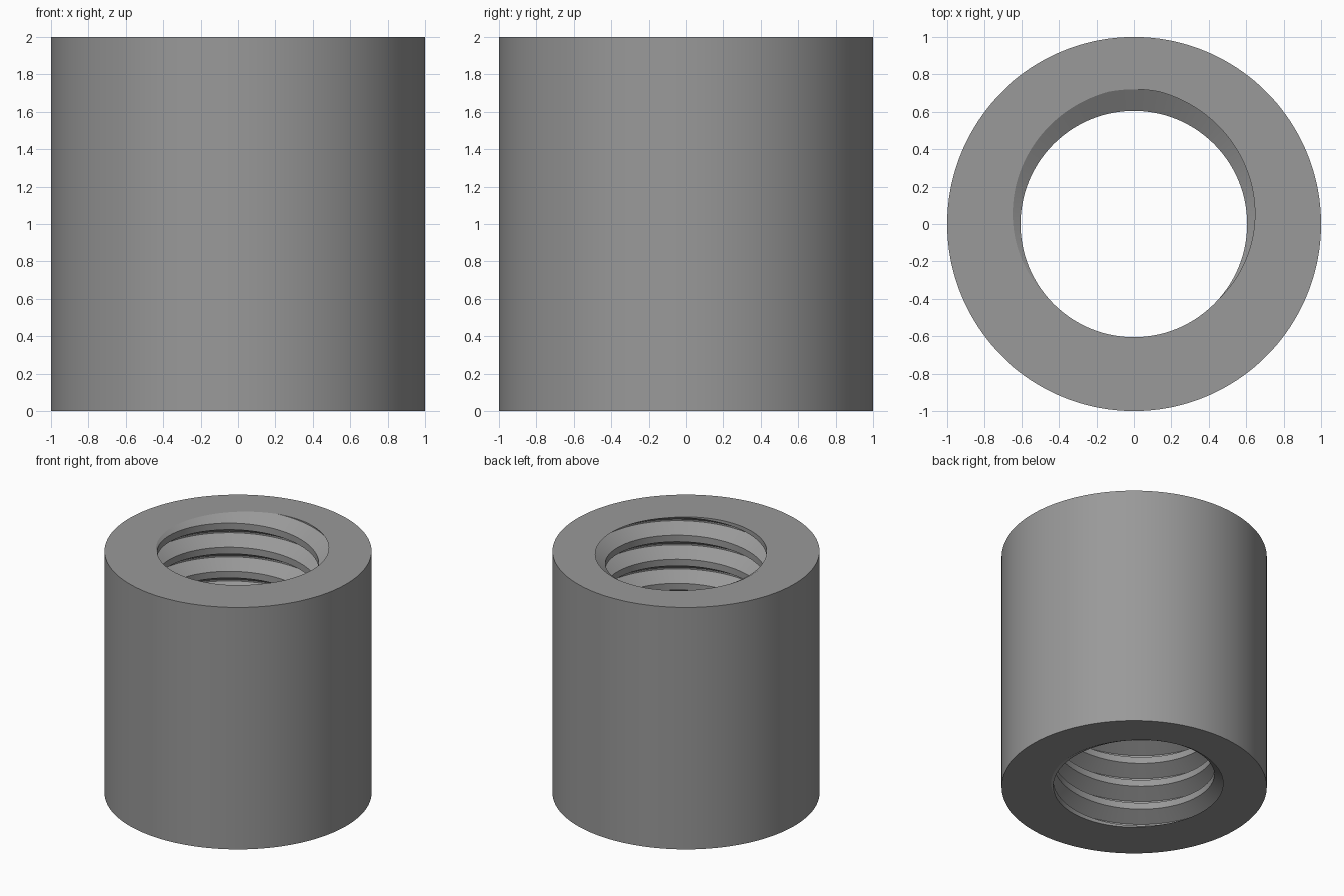
import bpy, bmesh, math

if "Cube" in bpy.data.objects:
    bpy.data.objects.remove(bpy.data.objects["Cube"])

HEIGHT, OUTER_R = 2.0, 1.0
MINOR_R, MAJOR_R = 0.605, 0.72      # thread crest and root radii
PITCH, ROOT_HALF = 0.1992, 0.006    # thread pitch, half width of root flat
SEGS = 180

flank = (MAJOR_R - MINOR_R) / math.tan(math.radians(60))
# one pitch of the thread: (height offset from groove centre, radius)
profile = [(-ROOT_HALF - flank, MINOR_R), (-ROOT_HALF, MAJOR_R),
           (ROOT_HALF, MAJOR_R), (ROOT_HALF + flank, MINOR_R)]
turns = range(-13, 3)

bm = bmesh.new()

# threaded bore: right-handed helical sweep of the profile
columns = []
for i in range(SEGS + 1):
    a = 2 * math.pi * i / SEGS
    base = HEIGHT + PITCH * (i / SEGS - 0.25)
    columns.append([bm.verts.new((r * math.cos(a), r * math.sin(a), base + k * PITCH + dz))
                    for k in turns for dz, r in profile])
for c, d in zip(columns, columns[1:]):
    for j in range(len(c) - 1):
        bm.faces.new((c[j], c[j + 1], d[j + 1], d[j]))

# trim the bore flush with both ends and close its seam
for z, direction in ((0, -1), (HEIGHT, 1)):
    bmesh.ops.bisect_plane(bm, geom=bm.verts[:] + bm.edges[:] + bm.faces[:], dist=1e-6,
                           plane_co=(0, 0, z), plane_no=(0, 0, direction), clear_outer=True)
bmesh.ops.remove_doubles(bm, verts=bm.verts[:], dist=1e-5)

# outer wall
rings = [[bm.verts.new((OUTER_R * math.cos(2 * math.pi * i / SEGS),
                        OUTER_R * math.sin(2 * math.pi * i / SEGS), z)) for i in range(SEGS)]
         for z in (0, HEIGHT)]
for i in range(SEGS):
    j = (i + 1) % SEGS
    bm.faces.new((rings[0][i], rings[0][j], rings[1][j], rings[1][i]))

# flat annular ends
for z, direction in ((0, -1), (HEIGHT, 1)):
    rim = [e for e in bm.edges if e.is_boundary and all(abs(v.co.z - z) < 1e-4 for v in e.verts)]
    bmesh.ops.triangle_fill(bm, edges=rim, use_beauty=True, normal=(0, 0, direction))
bmesh.ops.recalc_face_normals(bm, faces=bm.faces[:])

mesh = bpy.data.meshes.new("threaded_sleeve")
bm.to_mesh(mesh)
bm.free()
sleeve = bpy.data.objects.new("threaded_sleeve", mesh)
bpy.context.collection.objects.link(sleeve)

grey = bpy.data.materials.new("steel grey")
grey.diffuse_color = (0.32, 0.32, 0.32, 1)
grey.use_nodes = True
grey.node_tree.nodes["Principled BSDF"].inputs["Base Color"].default_value = grey.diffuse_color
mesh.materials.append(grey)

bpy.context.view_layer.objects.active = sleeve
sleeve.select_set(True)
bpy.ops.object.shade_smooth_by_angle(angle=math.radians(25))
